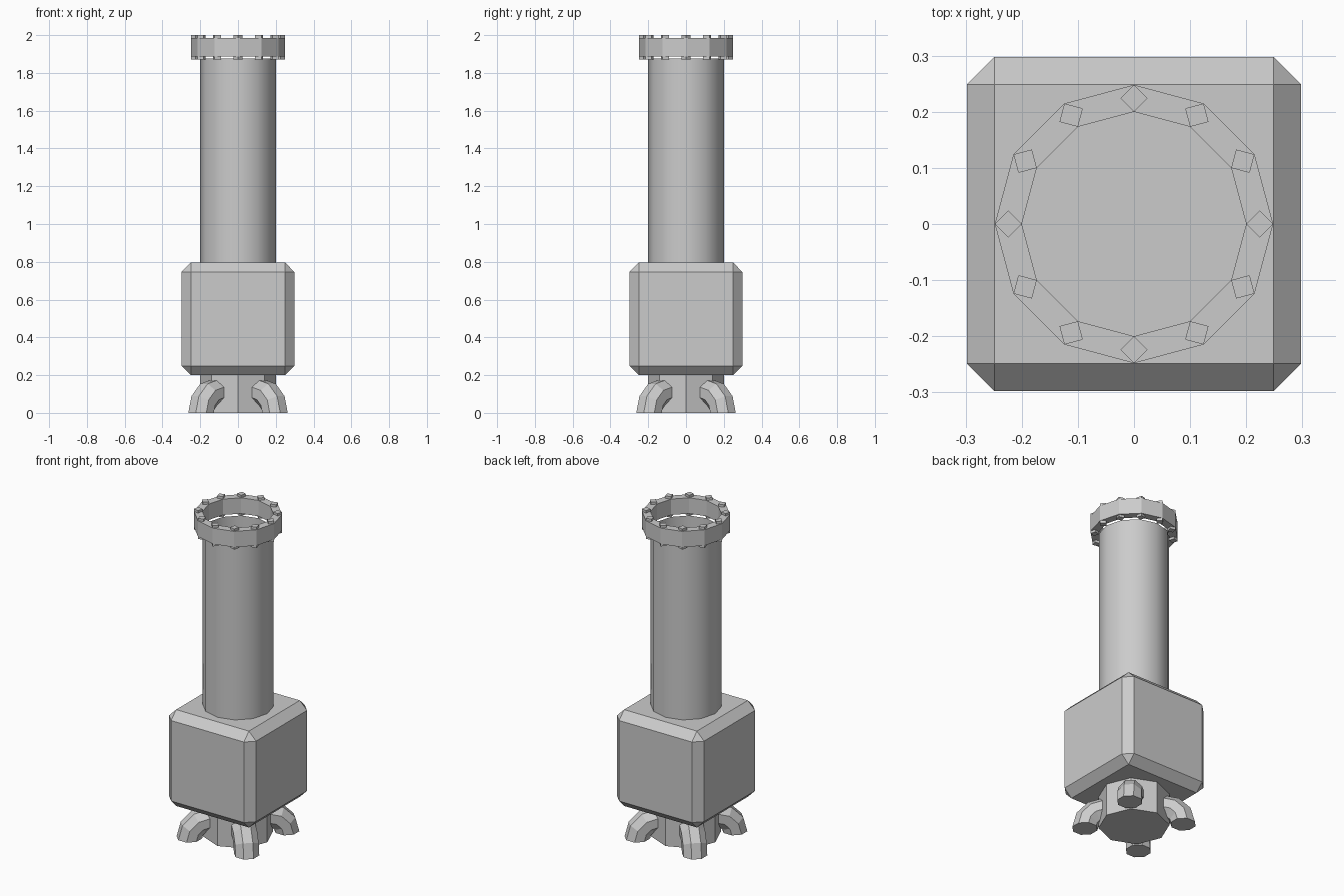
import bpy, bmesh
from math import cos, sin, pi
from mathutils import Vector

if "Cube" in bpy.data.objects:
    bpy.data.objects.remove(bpy.data.objects["Cube"])


def make(name, verts, faces):
    me = bpy.data.meshes.new(name)
    me.from_pydata(verts, [], faces)
    ob = bpy.data.objects.new(name, me)
    bpy.context.collection.objects.link(ob)
    bm = bmesh.new()
    bm.from_mesh(me)
    bmesh.ops.recalc_face_normals(bm, faces=bm.faces)
    bm.to_mesh(me)
    bm.free()
    return ob


def loft(name, rings, closed=False, caps=True):
    """Skin a list of equal-sized vertex loops."""
    n, m = len(rings[0]), len(rings)
    faces = []
    for i in range(m if closed else m - 1):
        a, b = i * n, (i + 1) % m * n
        faces += [(a + j, a + (j + 1) % n, b + (j + 1) % n, b + j) for j in range(n)]
    if caps and not closed:
        faces += [tuple(range(n)), tuple(range((m - 1) * n, m * n))]
    return make(name, [v for r in rings for v in r], faces)


def circle(r, z, n, cx=0, cy=0, rot=0):
    return [(cx + r * cos(rot + 2 * pi * i / n), cy + r * sin(rot + 2 * pi * i / n), z)
            for i in range(n)]


# Chamfered main block
bpy.ops.mesh.primitive_cube_add(size=1, location=(0, 0, 0.498))
block = bpy.context.object
block.name = "body_block"
block.scale = (0.596, 0.596, 0.596)
bpy.ops.object.transform_apply(location=False, rotation=False, scale=True)
bev = block.modifiers.new("chamfer", 'BEVEL')
bev.width = 0.049
bev.segments = 1

# Octagonal hub under the block
loft("base_hub", [circle(0.2, 0, 8), circle(0.2, 0.21, 8)])

# Four elbow feet on the diagonals
SIDES, R, BEND = 8, 0.073, 0.11
for k in range(4):
    a = pi / 4 + k * pi / 2
    out, side, up = Vector((cos(a), sin(a), 0)), Vector((-sin(a), cos(a), 0)), Vector((0, 0, 1))
    path = [(0.145, BEND, pi / 2)]
    path += [(0.167 + BEND * cos(t), BEND * sin(t), t) for t in (pi / 2, pi / 3, pi / 6, 0)]
    rings = []
    for r, z, t in path:
        radial = out * cos(t) + up * sin(t)
        rings.append([out * r + up * z + radial * R * cos(p) + side * R * sin(p)
                      for p in [(j + 0.5) * 2 * pi / SIDES for j in range(SIDES)]])
    loft(f"elbow_foot_{k + 1}", rings)

# Smooth open pipe
pipe = loft("pipe", [circle(0.2, 0.79, 12), circle(0.2, 1.875, 12)], caps=False)
bpy.ops.object.select_all(action='DESELECT')
pipe.select_set(True)
bpy.context.view_layer.objects.active = pipe
bpy.ops.object.shade_smooth_by_angle(angle=pi / 4)

# Twelve-sided collar with square bolts through each corner
loft("collar", [circle(0.2, 1.887, 12), circle(0.248, 1.887, 12),
                circle(0.248, 1.985, 12), circle(0.2, 1.985, 12)], closed=True)
for k in range(12):
    a = k * pi / 6
    cx, cy = 0.224 * cos(a), 0.224 * sin(a)
    loft(f"collar_bolt_{k + 1}", [circle(0.024, z, 4, cx, cy, a) for z in (1.872, 2.0)])
